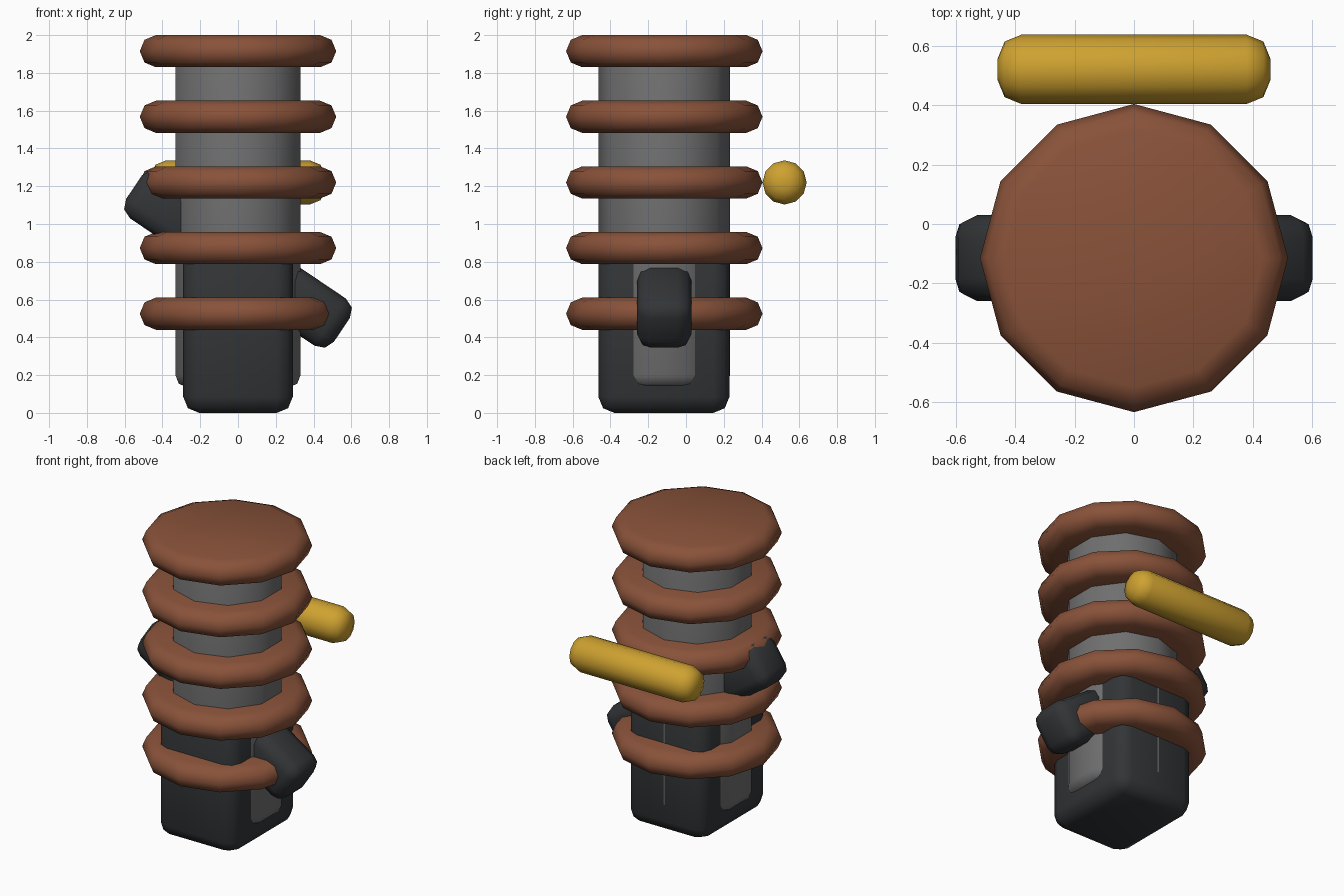
import bpy, bmesh
from math import radians, sin, cos, pi
from mathutils import Vector

if "Cube" in bpy.data.objects:
    bpy.data.objects.remove(bpy.data.objects["Cube"])

CY = -0.115  # y of the main axis


def material(name, rgb):
    m = bpy.data.materials.new(name)
    m.diffuse_color = (*rgb, 1)
    m.use_nodes = True
    m.node_tree.nodes["Principled BSDF"].inputs["Base Color"].default_value = m.diffuse_color
    return m


COPPER = material("copper", (0.25, 0.085, 0.042))
STEEL = material("steel", (0.16, 0.16, 0.16))
DARK = material("dark", (0.032, 0.035, 0.038))
GOLD = material("gold", (0.62, 0.36, 0.03))


def finish(name, bm, mat, loc, rot=(0, 0, 0)):
    bmesh.ops.recalc_face_normals(bm, faces=bm.faces)
    me = bpy.data.meshes.new(name)
    bm.to_mesh(me)
    bm.free()
    ob = bpy.data.objects.new(name, me)
    bpy.context.collection.objects.link(ob)
    ob.location, ob.rotation_euler = loc, rot
    me.materials.append(mat)
    bpy.ops.object.select_all(action='DESELECT')
    ob.select_set(True)
    bpy.context.view_layer.objects.active = ob
    bpy.ops.object.shade_smooth_by_angle(angle=radians(50))
    return ob


def lathe(name, profile, sides, mat, loc, rot=(0, 0, 0)):
    """Turn (radius, height) points around z, with a flat cap at each end."""
    bm = bmesh.new()
    rings = [[bm.verts.new((r * cos(pi / 2 + 2 * pi * i / sides),
                            r * sin(pi / 2 + 2 * pi * i / sides), z))
              for i in range(sides)] for r, z in profile]
    for a, b in zip(rings, rings[1:]):
        for i in range(sides):
            j = (i + 1) % sides
            bm.faces.new((a[i], a[j], b[j], b[i]))
    bm.faces.new(rings[0])
    bm.faces.new(rings[-1])
    return finish(name, bm, mat, loc, rot)


def soft_end(r, half, b):
    """Profile of a bar with two-step rounded ends."""
    top = [(r, half - b), (r - 0.29 * b, half - 0.29 * b), (r - b, half)]
    return [(x, -z) for x, z in reversed(top)] + top


def soft_box(name, size, bevel, mat, loc, rot=(0, 0, 0)):
    bm = bmesh.new()
    bmesh.ops.create_cube(bm, size=1)
    bmesh.ops.scale(bm, vec=Vector(size), verts=bm.verts)
    bmesh.ops.bevel(bm, geom=bm.edges[:], offset=bevel, segments=2,
                    profile=0.5, affect='EDGES')
    return finish(name, bm, mat, loc, rot)


# stacked rings
ring = [(0.435, -0.085), (0.495, -0.06), (0.52, 0), (0.495, 0.06), (0.435, 0.085)]
for k in range(5):
    lathe(f"ring_{k + 1}", ring, 12, COPPER, (0, CY, 0.525 + k * 0.3475))

# central column
lathe("column", soft_end(0.347, 0.88, 0.06), 10, STEEL, (0, CY, 1.017))

# base block
soft_box("base_block", (0.58, 0.694, 0.88), 0.085, DARK, (0, CY - 0.002, 0.44))

# side lugs: the left one is the right one turned half round
tilt = radians(34)
for name, s in (("right_lug", 1), ("left_lug", -1)):
    soft_box(name, (0.46, 0.29, 0.30), 0.075, DARK,
             (s * 0.359, CY, 0.8175 - s * 0.25), (0, tilt, 0))

# rear crossbar
lathe("rear_bar", soft_end(0.117, 0.46, 0.08), 12, GOLD,
      (0, 0.522, 1.22), (0, pi / 2, 0))
